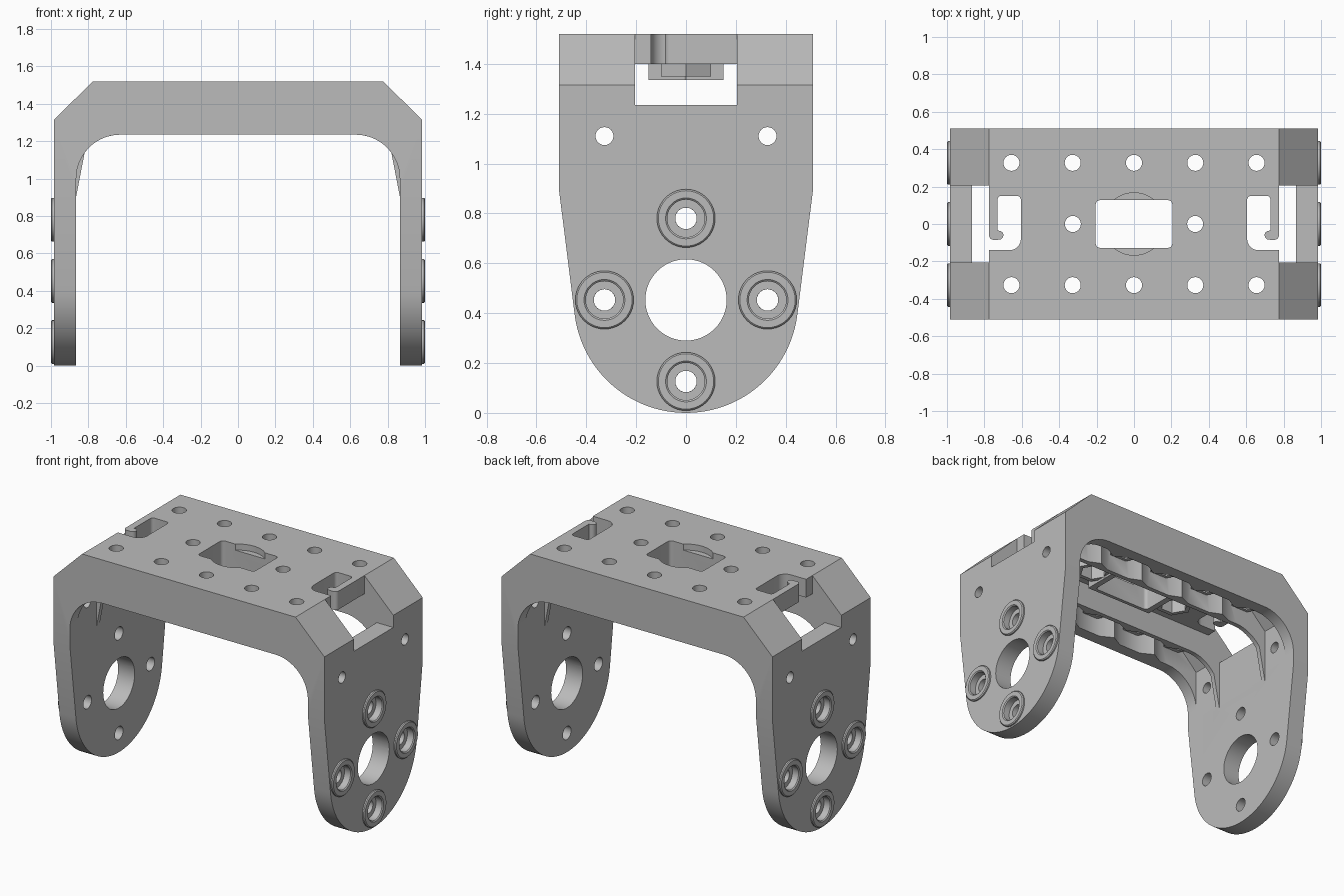
import bpy, bmesh, math
from mathutils import Matrix, Vector

cube = bpy.data.objects.get("Cube")
if cube:
    bpy.data.objects.remove(cube, do_unlink=True)

grey = bpy.data.materials.new("plain_grey")
grey.use_nodes = True
colour = (0.5, 0.5, 0.5, 1)
grey.diffuse_color = colour
grey.node_tree.nodes["Principled BSDF"].inputs["Base Color"].default_value = colour

# Extrusion axis -> how (u, v, depth) maps onto x, y, z
AXES = {"x": lambda u, v, d: (d, u, v),
        "y": lambda u, v, d: (u, d, v),
        "z": lambda u, v, d: (u, v, d)}


def prism(bm, pts, axis, lo, hi):
    """Closed extrusion of a flat outline between two depths."""
    place = AXES[axis]
    ends = [[bm.verts.new(place(u, v, d)) for u, v in pts] for d in (lo, hi)]
    faces = [bm.faces.new(e) for e in ends]
    for i in range(len(pts)):
        j = (i + 1) % len(pts)
        faces.append(bm.faces.new((ends[0][i], ends[0][j], ends[1][j], ends[1][i])))
    bmesh.ops.recalc_face_normals(bm, faces=faces)


def arc(cu, cv, r, a0, a1, n):
    return [(cu + r * math.cos(math.radians(a0 + (a1 - a0) * i / n)),
             cv + r * math.sin(math.radians(a0 + (a1 - a0) * i / n))) for i in range(n + 1)]


def circle(u, v, r, n=32):
    return arc(u, v, r, 0, 360, n)[:-1]


def rect(u0, u1, v0, v1):
    return [(u0, v0), (u1, v0), (u1, v1), (u0, v1)]


def mirrored(half):
    return half + [(-u, v) for u, v in reversed(half)]


def make(name, bm):
    mesh = bpy.data.meshes.new(name)
    bm.to_mesh(mesh)
    bm.free()
    mesh.materials.append(grey)
    ob = bpy.data.objects.new(name, mesh)
    bpy.context.collection.objects.link(ob)
    return ob


def combine(target, bm, op):
    """Apply an exact boolean and throw the helper away."""
    tool = make("helper", bm)
    mod = target.modifiers.new("cut", "BOOLEAN")
    mod.operation, mod.object = op, tool
    mod.solver, mod.use_self = "EXACT", True
    bpy.context.view_layer.objects.active = target
    bpy.ops.object.modifier_apply(modifier=mod.name)
    bpy.data.objects.remove(tool, do_unlink=True)


def smooth(ob):
    bpy.ops.object.select_all(action="DESELECT")
    ob.select_set(True)
    bpy.context.view_layer.objects.active = ob
    bpy.ops.object.shade_smooth_by_angle(angle=math.radians(30))


WIDTH, TOP, UNDER, PLATE = 0.51, 1.52, 1.235, 1.4
PITCH, HUB = 0.327, 0.453
screws = [(i * PITCH * 1.002, s * PITCH) for i in range(-2, 3) for s in (-1, 1)]
screws += [(-PITCH, 0), (PITCH, 0)]
bolts = [(0, HUB + PITCH), (0, HUB - PITCH), (PITCH, HUB), (-PITCH, HUB)]

# Bracket: U-shaped profile with chamfered shoulders and filleted inside
fillet = arc(0.63, 1.0, 0.235, 90, 0, 14)
outer = [(0.865, 0), (0.985, 0), (0.985, 1.315), (0.775, TOP)]
bm = bmesh.new()
prism(bm, mirrored(fillet + outer), "y", -WIDTH, WIDTH)
bracket = make("bracket", bm)

# Tapered legs with round ends
bm = bmesh.new()
side = arc(0, 0.45, 0.45, -90, -7, 24)[1:] + [(WIDTH, 0.9), (WIDTH, 1.7)]
prism(bm, [(0, 0)] + mirrored(side), "x", -1.2, 1.2)
combine(bracket, bm, "INTERSECT")

# Hollow underside between front and back skirts
bm = bmesh.new()
prism(bm, mirrored([(0.865, 0.5), (0.865, 1.265), (0.73, PLATE)]), "y", -0.43, 0.43)
combine(bracket, bm, "DIFFERENCE")

# Long ribs tapering down the legs, wavy webs, screw bosses and centre frame
bm = bmesh.new()
fin = arc(0.63, 1.0, 0.235, 90, 36, 10) + [(0.866, 0.9), (0.9, 0.9), (0.9, 1.27), (0.74, 1.43)]
for s in (-1, 1):
    prism(bm, mirrored(fin), "y", *sorted((s * 0.205, s * 0.235)))
    for k in (-1.5, -0.5, 0.5, 1.5):
        x = k * PITCH
        prism(bm, [(x - 0.1, s * 0.44), (x + 0.1, s * 0.44), (x, s * 0.385)], "z", UNDER, 1.42)
        prism(bm, [(x - 0.1, s * 0.225), (x + 0.1, s * 0.225), (x, s * 0.27)], "z", UNDER, 1.42)
for x, y in screws:
    prism(bm, circle(x, y, 0.115, 6), "z", 1.35, 1.42)
prism(bm, rect(-0.245, 0.245, -0.15, 0.15), "z", 1.335, 1.42)
combine(bracket, bm, "UNION")

# Screw holes with hexagonal nut pockets, and round dish in the top
bm = bmesh.new()
for x, y in screws:
    prism(bm, circle(x, y, 0.043, 24), "z", 1.1, 1.7)
    prism(bm, circle(x, y, 0.085, 6), "z", 1.1, 1.44)
prism(bm, circle(0, 0, 0.167, 48), "z", 1.48, 1.7)
combine(bracket, bm, "DIFFERENCE")

# Centre window with rounded corners
bm = bmesh.new()
window = []
for i, (sx, sy) in enumerate(((1, 1), (-1, 1), (-1, -1), (1, -1))):
    window += arc(sx * 0.183, sy * 0.105, 0.022, 90 * i, 90 * i + 90, 5)
prism(bm, window, "z", 1.1, 1.7)
combine(bracket, bm, "DIFFERENCE")

# Shoulder openings and hooked cable slots
bm = bmesh.new()
slot = arc(0.665, -0.08, 0.06, 180, 270, 8) + [(0.79, -0.14), (0.79, -0.06)]
slot += arc(0.75, -0.06, 0.025, 0, -90, 5) + arc(0.722, -0.06, 0.024, 270, 90, 8)
slot += [(0.73, -0.036)] + arc(0.71, 0.13, 0.02, 0, 90, 4) + arc(0.625, 0.13, 0.02, 90, 180, 4)
for s in (-1, 1):
    prism(bm, [(s * x, y) for x, y in slot], "z", 1.3, 1.7)
combine(bracket, bm, "DIFFERENCE")
bm = bmesh.new()
opening = [(0.6, UNDER), (1.1, UNDER), (1.1, 1.7), (0.775, 1.7), (0.775, PLATE), (0.6, PLATE)]
for s in (-1, 1):
    prism(bm, [(s * x, z) for x, z in opening], "y", -0.205, 0.205)
combine(bracket, bm, "DIFFERENCE")

# Leg holes: hub, small side holes and bushing seats
bm = bmesh.new()
prism(bm, circle(0, HUB, 0.163, 64), "x", -1.2, 1.2)
for s in (-1, 1):
    prism(bm, circle(s * PITCH, 1.11, 0.036, 24), "x", -1.2, 1.2)
for y, z in bolts:
    prism(bm, circle(y, z, 0.043, 24), "x", -1.2, 1.2)
    for s in (-1, 1):
        prism(bm, circle(y, z, 0.1), "x", *sorted((s * 0.9, s * 1.2)))
combine(bracket, bm, "DIFFERENCE")
smooth(bracket)

# Flanged bushings, turned about the x axis: (x, radius)
section = [(0.9, 0.043), (0.9, 0.1), (0.982, 0.1), (0.982, 0.117), (0.994, 0.117),
           (1.0, 0.111), (1.0, 0.082), (0.994, 0.075), (0.95, 0.075), (0.95, 0.043)]
for s, label in ((1, "left"), (-1, "right")):
    for n, (y, z) in enumerate(bolts):
        bm = bmesh.new()
        ring = [bm.verts.new((s * x, r, 0)) for x, r in section]
        edges = [bm.edges.new((ring[i - 1], ring[i])) for i in range(len(ring))]
        bmesh.ops.spin(bm, geom=ring + edges, cent=(0, 0, 0), axis=(1, 0, 0),
                       angle=math.tau, steps=40, use_merge=True)
        bmesh.ops.remove_doubles(bm, verts=bm.verts[:], dist=0.0002)
        bmesh.ops.recalc_face_normals(bm, faces=bm.faces[:])
        bmesh.ops.transform(bm, matrix=Matrix.Translation(Vector((0, y, z))), verts=bm.verts[:])
        smooth(make(f"{label}_bushing_{n + 1}", bm))
